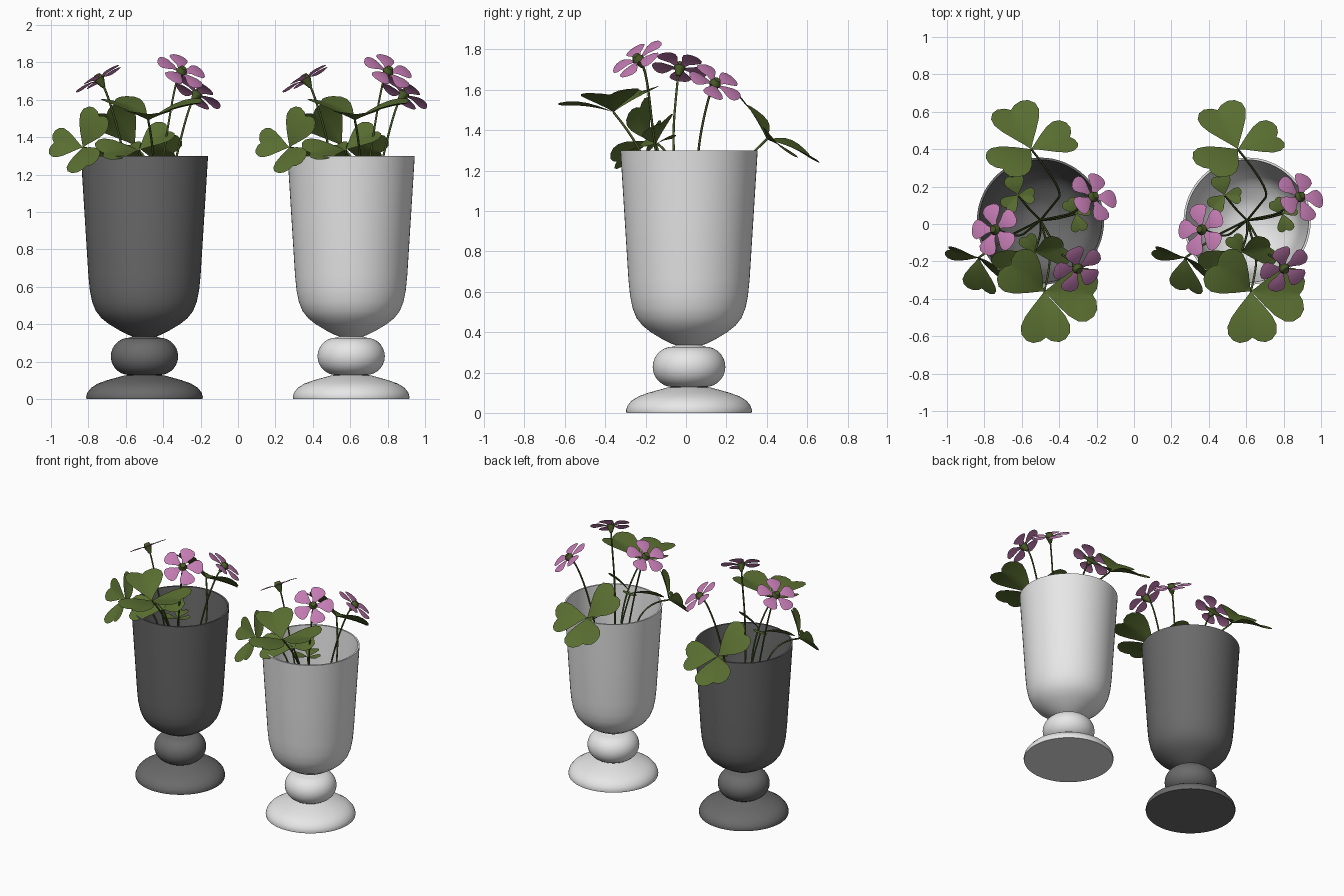
import bpy, bmesh
from math import pi, sin, cos, radians
from mathutils import Vector, Matrix

if "Cube" in bpy.data.objects:
    bpy.data.objects.remove(bpy.data.objects["Cube"])

SPACING = 1.105
CENTRE = Vector((-0.5, 0.015, 0))


def material(name, rgb):
    m = bpy.data.materials.new(name)
    m.diffuse_color = (*rgb, 1)
    m.use_nodes = True
    bsdf = m.node_tree.nodes["Principled BSDF"]
    bsdf.inputs["Base Color"].default_value = (*rgb, 1)
    bsdf.inputs["Roughness"].default_value = 0.6
    return m


DARK = material("dark grey glaze", (0.145, 0.145, 0.145))
WHITE = material("white glaze", (0.8, 0.8, 0.8))
LEAF = material("leaf green", (0.1, 0.155, 0.03))
STEM = material("stem green", (0.065, 0.1, 0.02))
PETAL = material("petal pink", (0.55, 0.2, 0.45))


def add(name, data, mat, offset=(0, 0, 0)):
    data.materials.append(mat)
    ob = bpy.data.objects.new(name, data)
    ob.location = offset
    bpy.context.collection.objects.link(ob)
    return ob


def finish(name, bm, mat, offset=(0, 0, 0), recalc=False):
    if recalc:
        bmesh.ops.recalc_face_normals(bm, faces=bm.faces)
    me = bpy.data.meshes.new(name)
    bm.to_mesh(me)
    bm.free()
    for p in me.polygons:
        p.use_smooth = True
    me.set_sharp_from_angle(angle=radians(40))
    return add(name, me, mat, offset)


def frame(origin, xdir, normal):
    """Local frame with x along xdir and z as near normal as possible."""
    x = Vector(xdir).normalized()
    y = Vector(normal).cross(x).normalized()
    z = x.cross(y)
    return Matrix.Translation(origin) @ Matrix((x, y, z)).transposed().to_4x4()


# Footed goblet: foot, round knop, bowl with a thin wall
def goblet(name, mat, offset):
    foot = [(0, 0), (0.31, 0), (0.312, 0.012), (0.305, 0.035), (0.285, 0.06),
            (0.25, 0.082), (0.2, 0.1), (0.11, 0.125), (0.075, 0.13)]
    knop = [(0.08 + 0.1 * cos(a), 0.228 + 0.1 * sin(a))
            for a in (-pi / 2 + pi * i / 14 for i in range(15))]
    bowl = [(0.065, 0.335), (0.085, 0.342), (0.135, 0.367), (0.19, 0.4),
            (0.23, 0.432), (0.26, 0.47), (0.28, 0.52), (0.292, 0.58),
            (0.3, 0.66), (0.32, 0.98), (0.34, 1.3)]
    inner = [(r - 0.012, z + 0.012 * (z < 1.25)) for r, z in reversed(bowl[1:])]
    profile = foot + knop + bowl + inner + [(0, inner[-1][1])]
    bm = bmesh.new()
    verts = [bm.verts.new((r, 0, z)) for r, z in profile]
    edges = [bm.edges.new(pair) for pair in zip(verts, verts[1:])]
    bmesh.ops.spin(bm, geom=verts + edges, cent=(0, 0, 0), axis=(0, 0, 1),
                   angle=2 * pi, steps=64, use_duplicate=False)
    bmesh.ops.remove_doubles(bm, verts=bm.verts, dist=0.0005)
    finish(name, bm, mat, offset, recalc=True)


# Blade: two mirrored halves spread from a midrib to an outline
def blade(bm, matrix, outline, length, notch, lift):
    n = len(outline) - 1
    cols = 4
    for side in (1, -1):
        rows = []
        for i, (u, v) in enumerate(outline):
            mid = notch * i / n
            row = []
            for c in range(cols + 1):
                t = c / cols
                x, y = mid + (u - mid) * t, v * t
                row.append(bm.verts.new(matrix @ Vector(
                    (x * length, side * y * length, lift(x, y) * length))))
            rows.append(row)
        for a, b in zip(rows, rows[1:]):
            for c in range(cols):
                quad = (a[c], b[c], b[c + 1], a[c + 1])
                bm.faces.new(quad if side < 0 else quad[::-1])


HEART = [(0, 0), (0.12, 0.09), (0.3, 0.24), (0.5, 0.39), (0.68, 0.475),
         (0.83, 0.47), (0.95, 0.38), (1, 0.25), (0.97, 0.1), (0.9, 0)]
OVAL = [(0.08, 0), (0.1, 0.06), (0.35, 0.16), (0.58, 0.32), (0.78, 0.38),
        (0.92, 0.3), (0.99, 0.15), (1, 0)]


def clover(name, centre, normal, tips):
    bm = bmesh.new()
    for tip in tips:
        d = Vector(tip) - Vector(centre)
        blade(bm, frame(centre, d, normal), HEART, d.length, 0.9,
              lambda x, y: 0.15 * y + 0.2 * x * (1 - x))
    bmesh.ops.remove_doubles(bm, verts=bm.verts, dist=0.0005)
    return finish(name, bm, LEAF)


def stem(name, points, radius=0.006):
    cu = bpy.data.curves.new(name, "CURVE")
    cu.dimensions = "3D"
    cu.bevel_depth = radius
    cu.bevel_resolution = 1
    cu.resolution_u = 6
    cu.use_fill_caps = True
    sp = cu.splines.new("NURBS")
    sp.points.add(len(points) - 1)
    for p, co in zip(sp.points, points):
        p.co = (*co, 1)
    sp.use_endpoint_u = True
    sp.order_u = 3
    return add(name, cu, STEM)


def flower(name, centre, normal, phase):
    base = frame(centre, Vector((1, 0, 0)) - Vector(normal) * normal[0]
                 / Vector(normal).length_squared, normal)
    bm = bmesh.new()
    for i in range(5):
        turn = Matrix.Rotation(radians(phase + 72 * i), 4, "Z")
        blade(bm, base @ turn, OVAL, 0.142, 1,
              lambda x, y: 0.3 * x * (1.3 - x) - 0.1 - 0.25 * y * y)
    bmesh.ops.remove_doubles(bm, verts=bm.verts, dist=0.0005)
    petals = finish(name + "_petals", bm, PETAL)
    # Green cup under the petals and the throat above it
    bm = bmesh.new()
    for z, depth, r1, r2 in ((-0.03, 0.05, 0.01, 0.03), (0.008, 0.026, 0.03, 0.018)):
        bmesh.ops.create_cone(bm, cap_ends=True, segments=10, radius1=r1, radius2=r2,
                              depth=depth, matrix=base @ Matrix.Translation((0, 0, z)))
    return [petals, finish(name + "_cup", bm, STEM)]


plant = []
ROOT = Vector((-0.5, 0.02, 0.45))

# Flowers: name, centre, facing, phase, point where the stem passes the rim
for side, c, n, phase, via in (
        ("left", (-0.745, -0.03, 1.715), (-0.5, 0.15, 0.85), 30, (-0.61, -0.07, 1.33)),
        ("back", (-0.215, 0.147, 1.635), (0.5, 0.4, 0.75), 80, (-0.33, 0.055, 1.3)),
        ("front", (-0.3, -0.24, 1.755), (0.4, -0.5, 0.75), 100, (-0.4, -0.155, 1.3))):
    plant += flower(side + "_flower", c, n, phase)
    end = Vector(c) - Vector(n).normalized() * 0.05
    knee = end - Vector(n).normalized() * 0.04
    plant.append(stem(side + "_flower_stem", [ROOT, ROOT.lerp(Vector(via), 0.5),
                                              via, knee, end]))

# Clover leaves: name, centre, facing, leaflet tips, stem bend
for side, c, n, tips, bend in (
        ("back", (-0.55, 0.4, 1.355), (0, 0.65, 0.75),
         ((-0.67, 0.63, 1.25), (-0.32, 0.47, 1.31), (-0.72, 0.28, 1.54)),
         (-0.37, 0.18, 1.15)),
        ("front", (-0.48, -0.36, 1.49), (0, -0.1, 1),
         ((-0.47, -0.635, 1.52), (-0.19, -0.38, 1.58), (-0.68, -0.2, 1.6)),
         (-0.44, -0.2, 1.3)),
        ("left", (-0.83, -0.18, 1.345), (-0.4, -0.8, 0.4),
         ((-1.0, -0.13, 1.37), (-0.81, -0.36, 1.23), (-0.73, -0.23, 1.53)),
         (-0.68, -0.07, 1.33)),
        ("middle", (-0.53, -0.15, 1.33), (0, -0.5, 0.8),
         ((-0.36, -0.12, 1.44), (-0.74, -0.25, 1.31), (-0.58, -0.06, 1.36)),
         (-0.5, -0.06, 1.1)),
        ("small_back", (-0.62, 0.155, 1.12), (0, 0, 1),
         ((-0.65, 0.26, 1.14), (-0.53, 0.15, 1.14), (-0.69, 0.08, 1.14)),
         (-0.57, 0.09, 0.8)),
        ("small_right", (-0.31, 0.055, 1.12), (0.2, 0, 1),
         ((-0.36, 0.13, 1.14), (-0.24, 0.09, 1.1), (-0.29, -0.04, 1.12)),
         (-0.4, 0.03, 0.85))):
    plant.append(clover(side + "_leaf", c, n, tips))
    plant.append(stem(side + "_leaf_stem",
                      [ROOT, ROOT.lerp(Vector(bend), 0.5), bend, c]))

# Second identical plant, and both goblets
for ob in plant:
    twin = ob.copy()
    twin.name = "right_plant_" + ob.name
    twin.location.x += SPACING
    bpy.context.collection.objects.link(twin)

goblet("dark_goblet", DARK, CENTRE)
goblet("white_goblet", WHITE, CENTRE + Vector((SPACING, 0, 0)))
